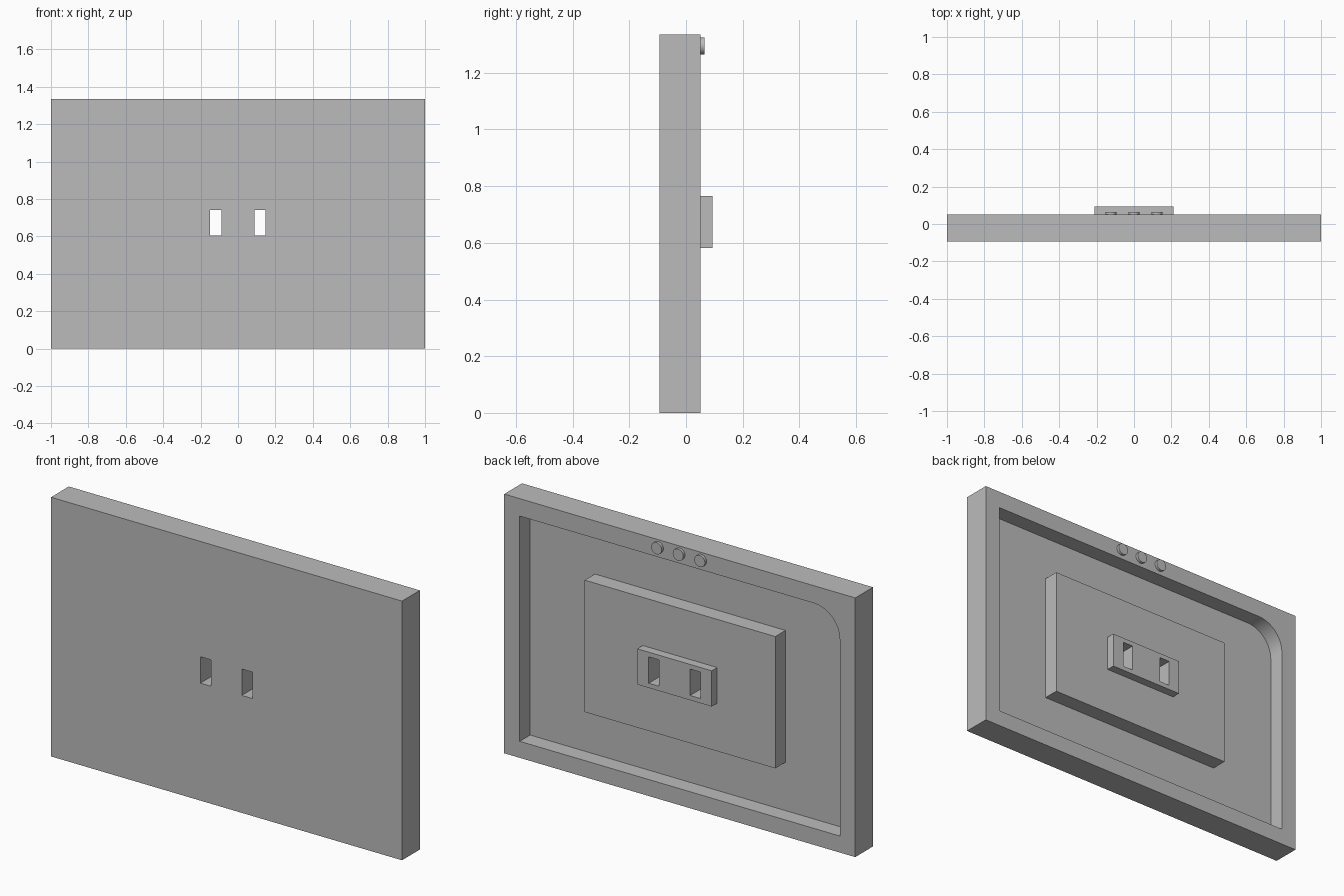
import bpy
import bmesh
from math import cos, sin, pi

if "Cube" in bpy.data.objects:
    bpy.data.objects.remove(bpy.data.objects["Cube"], do_unlink=True)

grey = bpy.data.materials.new("plain grey")
grey.use_nodes = True
colour = (0.5, 0.5, 0.5, 1)
grey.diffuse_color = colour
grey.node_tree.nodes["Principled BSDF"].inputs["Base Color"].default_value = colour

BACK = 0.051      # rear face of the slab
FLOOR = -0.034    # floor of the rear recess
MID = 0.673       # height of the slots


def prism(name, outline, y0, y1):
    """Extrude an x-z outline from y0 to y1."""
    bm = bmesh.new()
    face = bm.faces.new([bm.verts.new((x, y0, z)) for x, z in outline])
    out = bmesh.ops.extrude_face_region(bm, geom=[face])["geom"]
    moved = [v for v in out if isinstance(v, bmesh.types.BMVert)]
    bmesh.ops.translate(bm, verts=moved, vec=(0, y1 - y0, 0))
    bmesh.ops.recalc_face_normals(bm, faces=bm.faces)
    mesh = bpy.data.meshes.new(name)
    bm.to_mesh(mesh)
    bm.free()
    mesh.materials.append(grey)
    obj = bpy.data.objects.new(name, mesh)
    bpy.context.collection.objects.link(obj)
    return obj


def rect(x0, x1, z0, z1):
    return [(x0, z0), (x1, z0), (x1, z1), (x0, z1)]


def arc(cx, cz, r, start, end, steps):
    return [(cx + r * cos(start + (end - start) * i / steps),
             cz + r * sin(start + (end - start) * i / steps))
            for i in range(steps + 1)]


def select_only(obj):
    bpy.ops.object.select_all(action='DESELECT')
    obj.select_set(True)
    bpy.context.view_layer.objects.active = obj


def cut(obj, cutters):
    select_only(obj)
    for cutter in cutters:
        mod = obj.modifiers.new("cut", 'BOOLEAN')
        mod.operation = 'DIFFERENCE'
        mod.solver = 'EXACT'
        mod.object = cutter
        bpy.ops.object.modifier_apply(modifier=mod.name)


def smooth(obj):
    select_only(obj)
    bpy.ops.object.shade_smooth_by_angle(angle=pi / 6)


# Main slab, raised panel inside the recess, and the socket block on it
slab = prism("slab", rect(-1, 1, 0, 1.335), -0.0935, BACK)
panel = prism("raised_panel", rect(-0.543, 0.543, 0.334, 1.013), FLOOR, 0.049)
block = prism("socket_block", rect(-0.212, 0.212, MID - 0.092, MID + 0.092), 0.049, 0.0935)

# Recess outline with one rounded upper corner
w, low, high, r = 0.912, 0.085, 1.245, 0.15
outline = [(-w, low), (w, low), (w, high)]
outline += arc(-w + r, high - r, r, pi / 2, pi, 20)
recess = prism("recess_cutter", outline, FLOOR, 0.2)

# Two slots running through everything
slots = [prism("slot_cutter", rect(x - 0.03, x + 0.03, MID - 0.068, MID + 0.068), -0.2, 0.2)
         for x in (-0.119, 0.117)]

cut(slab, [recess] + slots)
cut(panel, slots)
cut(block, slots)
for cutter in [recess] + slots:
    bpy.data.objects.remove(cutter, do_unlink=True)
smooth(slab)

# Row of round buttons on the upper rear rim
for side, x in (("left", 0.123), ("middle", 0), ("right", -0.123)):
    button = prism(side + "_button", arc(x, 1.295, 0.03, 0, 2 * pi, 32)[:-1], BACK, 0.065)
    smooth(button)
